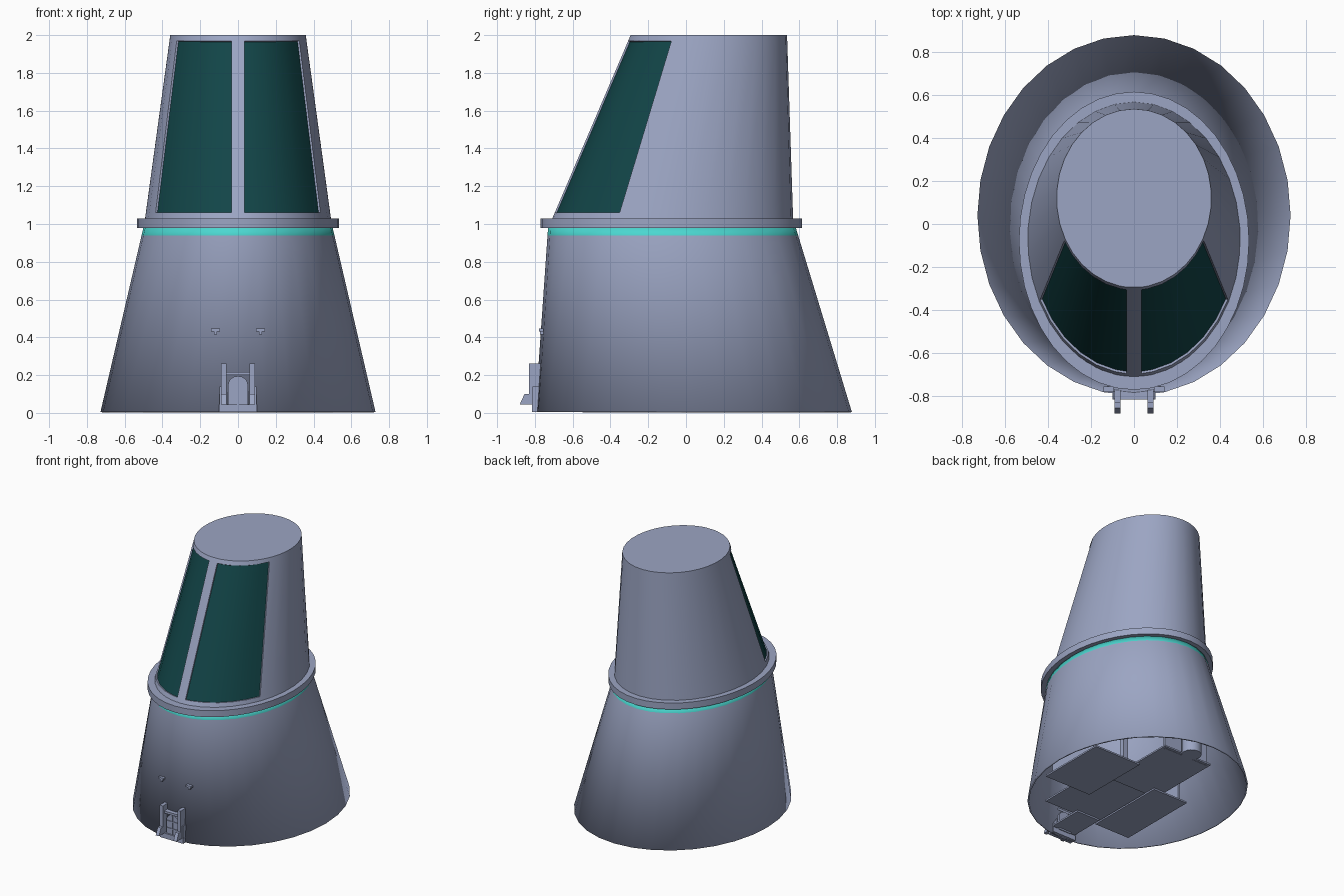
import bpy, bmesh
from math import sin, cos, asin, pi, radians
from mathutils import Vector

cube = bpy.data.objects.get("Cube")
if cube:
    bpy.data.objects.remove(cube)


def material(name, rgb):
    m = bpy.data.materials.new(name)
    m.use_nodes = True
    m.diffuse_color = (*rgb, 1)
    m.node_tree.nodes["Principled BSDF"].inputs["Base Color"].default_value = (*rgb, 1)
    return m


GREY = material("blue grey metal", (0.33, 0.376, 0.546))
GLASS = material("dark teal glass", (0.006, 0.06, 0.065))
CYAN = material("cyan stripe", (0.07, 0.68, 0.63))


def finish(name, bm, mats=(GREY,), smooth=False):
    bmesh.ops.recalc_face_normals(bm, faces=bm.faces)
    me = bpy.data.meshes.new(name)
    bm.to_mesh(me)
    bm.free()
    ob = bpy.data.objects.new(name, me)
    bpy.context.collection.objects.link(ob)
    for m in mats:
        me.materials.append(m)
    if smooth:
        bpy.ops.object.select_all(action="DESELECT")
        ob.select_set(True)
        bpy.context.view_layer.objects.active = ob
        bpy.ops.object.shade_smooth_by_angle(angle=radians(30))
    return ob


def mix(a, b, t):
    return tuple(p + (q - p) * t for p, q in zip(a, b))


def loft(bm, rings, phis, closed=False):
    """Skin elliptical rings (z, x radius, y centre, y radius); angle 0 is the front."""
    rows = []
    for z, rx, cy, ry in rings:
        angles = [p(rx) if callable(p) else p for p in phis]
        rows.append([bm.verts.new((rx * sin(a), cy - ry * cos(a), z)) for a in angles])
    pairs = list(zip(rows, rows[1:]))
    if closed:
        pairs.append((rows[-1], rows[0]))
    n = len(phis)
    faces = [[bm.faces.new((lo[i], lo[(i + 1) % n], hi[(i + 1) % n], hi[i]))
              for i in range(n)] for lo, hi in pairs]
    return rows, faces


def even(n):
    return [2 * pi * i / n for i in range(n)]


def box(name, x, y, z):
    bm = bmesh.new()
    bmesh.ops.create_cube(bm, size=1)
    for v in bm.verts:
        v.co = [(lo + hi) / 2 + c * (hi - lo) for c, (lo, hi) in zip(v.co, (x, y, z))]
    return finish(name, bm)


def prism(name, points, push):
    bm = bmesh.new()
    face = bm.faces.new([bm.verts.new(p) for p in points])
    new = bmesh.ops.extrude_face_region(bm, geom=[face])["geom"]
    bmesh.ops.translate(bm, vec=push, verts=[v for v in new if isinstance(v, bmesh.types.BMVert)])
    return finish(name, bm)


# Lower hull: open flared skirt with a painted stripe below the collar
bottom, neck = (0.005, 0.728, 0.04, 0.838), (0.985, 0.5, -0.075, 0.655)
bm = bmesh.new()
_, bands = loft(bm, [bottom, mix(bottom, neck, 0.954), neck], even(32))
for f in bands[1]:
    f.material_index = 1
hull = finish("lower_hull", bm, (GREY, CYAN), True)
wall = hull.modifiers.new("wall", "SOLIDIFY")
wall.thickness = 0.012

# Collar ring
bm = bmesh.new()
inner, outer = (0.488, -0.075, 0.635), (0.535, -0.078, 0.693)
loft(bm, [(0.98, *inner), (0.98, *outer), (1.03, *outer), (1.03, *inner)], even(40), True)
finish("collar_ring", bm, smooth=True)

# Upper cabin: leaning cone with two recessed window panes
edge = radians(63)
half = [edge * i / 6 for i in range(1, 7)] + [edge + (pi - edge) * i / 11 for i in range(1, 11)]
phis = ([lambda r: asin(0.035 / r)] + half + [pi]
        + [2 * pi - p for p in reversed(half)] + [lambda r: -asin(0.035 / r)])
base, top = (1.0, 0.498, -0.077, 0.645), (2.0, 0.36, 0.12, 0.415)
bm = bmesh.new()
rows, bands = loft(bm, [mix(base, top, t) for t in (0, 0.06, 0.97, 1)], phis)
bm.faces.new(rows[-1])
bmesh.ops.recalc_face_normals(bm, faces=bm.faces)
panes = bands[1][:6] + bands[1][-7:-1]
rims = bmesh.ops.inset_region(bm, faces=panes, thickness=0.002, depth=-0.01)["faces"]
for f in panes:
    f.material_index = 1
for f in rims:
    f.material_index = 0
finish("upper_cabin", bm, (GREY, GLASS), True)

# Entrance: sill, arched door with bracing, lintel
box("door_sill", (-0.1, 0.1), (-0.815, -0.76), (0.005, 0.045))
arch = [(0.052 * cos(pi * i / 8), -0.803, 0.15 + 0.045 * sin(pi * i / 8)) for i in range(9)]
prism("door", [(0.052, -0.803, 0.04)] + arch + [(-0.052, -0.803, 0.04)], (0, 0.05, 0))
box("door_centre_bar", (-0.004, 0.004), (-0.809, -0.8), (0.045, 0.19))
for z in (0.085, 0.14):
    box("door_cross_bar", (-0.05, 0.05), (-0.808, -0.8), (z, z + 0.007))
box("door_lintel", (-0.065, 0.065), (-0.815, -0.765), (0.2, 0.217))

# Paired posts, splayed feet and lamps beside the entrance
for s, side in ((-1, "right"), (1, "left")):
    def span(a, b):
        return tuple(sorted((s * a, s * b)))
    box(side + "_post", span(0.062, 0.09), (-0.832, -0.77), (0.045, 0.262))
    x = s * 0.062
    prism(side + "_foot", [(x, -0.83, 0.1), (x, -0.855, 0.1), (x, -0.88, 0.045), (x, -0.83, 0.045)],
          (s * 0.028, 0, 0))
    box(side + "_jamb", span(0.09, 0.098), (-0.812, -0.77), (0.04, 0.14))
    box(side + "_lamp", span(0.095, 0.142), (-0.778, -0.755), (0.432, 0.446))
    box(side + "_lamp_bracket", span(0.11, 0.128), (-0.773, -0.755), (0.415, 0.432))

# Interior floor plates, stepped slightly in height
floors = [((0.2, 0.6), (-0.25, 0.3)), ((-0.2, 0.22), (0, 0.6)), ((-0.12, 0.35), (-0.55, 0)),
          ((-0.4, -0.1), (-0.54, 0.1)), ((-0.1, 0.1), (-0.77, -0.5))]
for i, (x, y) in enumerate(floors):
    z = 0.04 + 0.012 * (i % 3)
    box("floor_plate", x, y, (z, z + 0.012))

# Interior partitions and storage tank
for x, y in (((0.56, 0.58), (-0.2, 0.25)), ((-0.18, 0.2), (0.56, 0.58)),
             ((-0.38, -0.36), (-0.5, 0.05)), ((0.3, 0.34), (0.25, 0.29))):
    box("partition", x, y, (0.05, 0.25))
bm = bmesh.new()
loft(bm, [(0.05, 0.07, 0.63, 0.07), (0.25, 0.07, 0.63, 0.07)], even(16))
bmesh.ops.holes_fill(bm, edges=bm.edges)
finish("storage_tank", bm, smooth=True)
